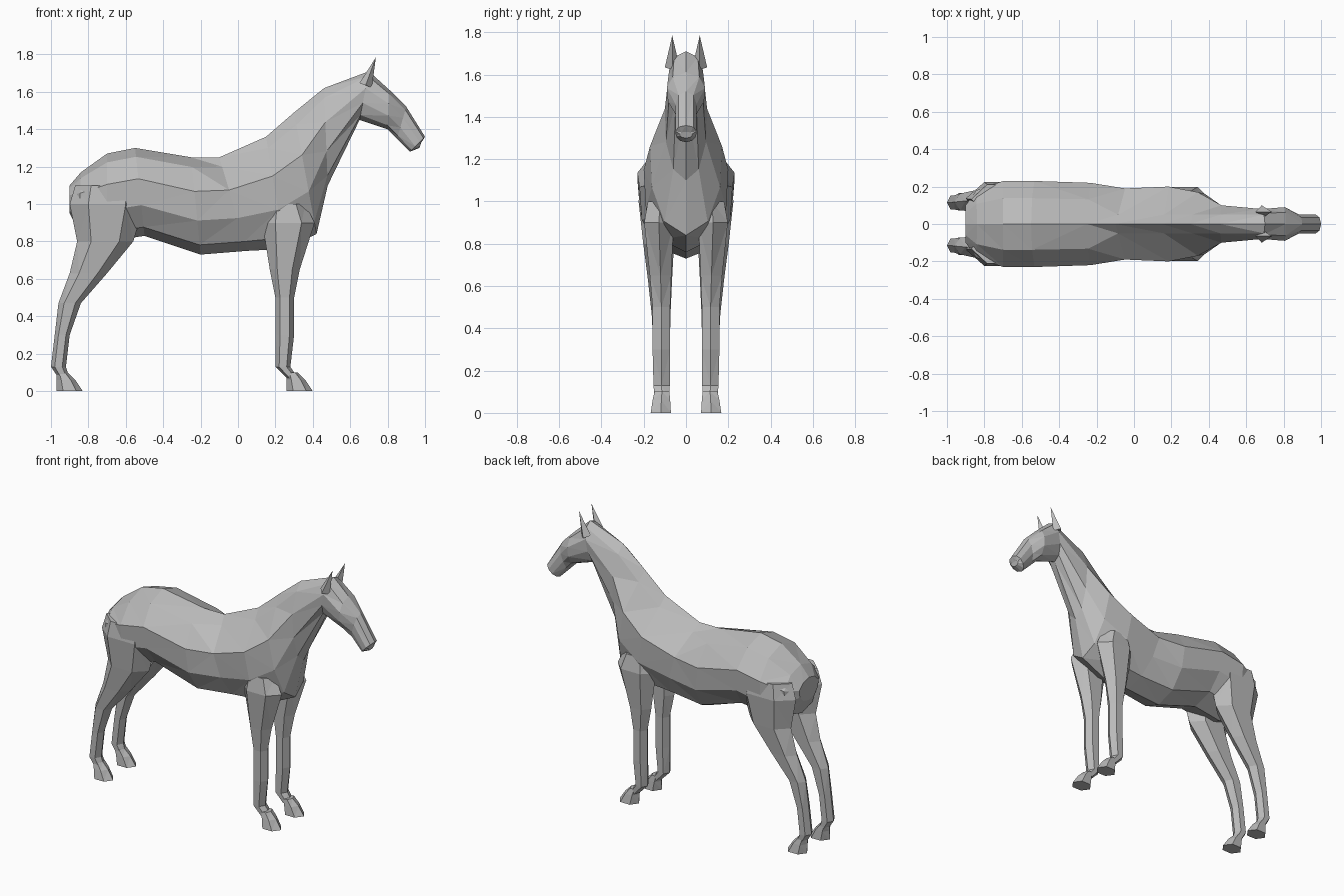
import bpy, bmesh, math
from mathutils import Vector

cube = bpy.data.objects.get("Cube")
if cube:
    bpy.data.objects.remove(cube, do_unlink=True)

coat = bpy.data.materials.new("grey_coat")
coat.use_nodes = True
coat.diffuse_color = (0.5, 0.5, 0.5, 1)
shader = coat.node_tree.nodes["Principled BSDF"]
shader.inputs["Base Color"].default_value = coat.diffuse_color


def loft(name, rings):
    """Skin a list of equal point rings into one closed, flat-shaded mesh."""
    bm = bmesh.new()
    loops = [[bm.verts.new(point) for point in ring] for ring in rings]
    for lower, upper in zip(loops, loops[1:]):
        for i in range(len(lower)):
            bm.faces.new((lower[i - 1], lower[i], upper[i], upper[i - 1]))
    bm.faces.new(loops[0])
    bm.faces.new(loops[-1])
    bmesh.ops.triangulate(bm, faces=bm.faces)
    bmesh.ops.recalc_face_normals(bm, faces=bm.faces)
    mesh = bpy.data.meshes.new(name)
    bm.to_mesh(mesh)
    bm.free()
    mesh.materials.append(coat)
    part = bpy.data.objects.new(name, mesh)
    bpy.context.collection.objects.link(part)


def section(top, bottom, width, crest):
    """Mirrored ten-sided cross-section hung between a top and a bottom point."""
    top = Vector((top[0], 0, top[1]))
    bottom = Vector((bottom[0], 0, bottom[1]))
    outline = [(crest, 0.1), (width, 0.35), (width * 0.95, 0.65), (width * 0.6, 0.9)]
    left = [top.lerp(bottom, drop) + Vector((0, y, 0)) for y, drop in outline]
    right = [Vector((p.x, -p.y, p.z)) for p in reversed(left)]
    return [top, *left, bottom, *right]


def limb(name, joints):
    """Pair of six-sided limbs; each joint is height, x and half depth.
    Thicker joints are also wider and sit further out."""
    for side, sign in {"left": 1, "right": -1}.items():
        rings = []
        for height, x, depth in joints:
            offset = 0.11 + depth * 0.13
            breadth = 0.03 + depth * 0.36
            angles = [math.tau * i / 6 for i in range(6)]
            rings.append([(x + depth * math.cos(a),
                           sign * (offset + breadth * math.sin(a)),
                           height) for a in angles])
        loft(f"{side}_{name}", rings)


def hooves(name, heel):
    """Pair of hooves flaring forward from the heel down to the sole."""
    flare = {0.1: 0.03, 0.06: 0.05, 0: 0.07}
    limb(name, [(height, heel + r, r) for height, r in flare.items()])


# Trunk and neck: top point, bottom point, half width
trunk = {
    "tail": ((-0.9, 1.1), (-0.9, 0.95), 0.1),
    "buttock": ((-0.84, 1.17), (-0.85, 0.85), 0.18),
    "croup": ((-0.7, 1.27), (-0.7, 0.8), 0.23),
    "loin": ((-0.55, 1.3), (-0.5, 0.83), 0.23),
    "back": ((-0.25, 1.25), (-0.2, 0.73), 0.22),
    "girth": ((-0.1, 1.25), (0.05, 0.75), 0.19),
    "withers": ((0.15, 1.36), (0.25, 0.76), 0.2),
    "chest": ((0.3, 1.49), (0.42, 0.84), 0.17),
    "neck": ((0.46, 1.62), (0.48, 1.1), 0.1),
    "poll": ((0.7, 1.71), (0.65, 1.45), 0.08),
}
broad = {"tail", "buttock", "croup", "loin", "back"}
loft("trunk_and_neck", [
    section(top, bottom, width, width * 0.6 if place in broad else 0.05)
    for place, (top, bottom, width) in trunk.items()])

# Head: top point, bottom point, half width
head = {
    "poll": ((0.7, 1.71), (0.65, 1.45), 0.08),
    "cheek": ((0.81, 1.61), (0.8, 1.4), 0.09),
    "bridge": ((0.9, 1.52), (0.85, 1.35), 0.05),
    "muzzle": ((1, 1.36), (0.92, 1.28), 0.05),
    "lip": ((0.98, 1.33), (0.97, 1.3), 0.03),
}
loft("head", [section(top, bottom, width, width * 0.7)
              for top, bottom, width in head.values()])

# Ears
for side, sign in {"left": 1, "right": -1}.items():
    bpy.ops.mesh.primitive_cone_add(
        vertices=4, radius1=0.035, depth=0.16,
        location=(0.71, sign * 0.065, 1.71), rotation=(0, 0.35, 0))
    ear = bpy.context.object
    ear.name = f"{side}_ear"
    ear.data.materials.append(coat)

# Front legs
foreleg = {
    "shoulder": (1, 0.26, 0.1),
    "elbow": (0.9, 0.27, 0.14),
    "forearm": (0.65, 0.25, 0.08),
    "knee": (0.5, 0.25, 0.05),
    "cannon": (0.3, 0.25, 0.05),
    "fetlock": (0.13, 0.24, 0.04),
    "pastern": (0.07, 0.29, 0.03),
}
limb("front_leg", foreleg.values())
hooves("front_hoof", heel=0.26)

# Hind legs
hindleg = {
    "hip": (1.1, -0.7, 0.17),
    "thigh": (1, -0.7, 0.2),
    "stifle": (0.8, -0.71, 0.15),
    "gaskin": (0.63, -0.8, 0.1),
    "hock": (0.47, -0.9, 0.06),
    "cannon": (0.3, -0.94, 0.04),
    "fetlock": (0.13, -0.96, 0.04),
    "pastern": (0.07, -0.93, 0.03),
}
limb("hind_leg", hindleg.values())
hooves("hind_hoof", heel=-0.97)
